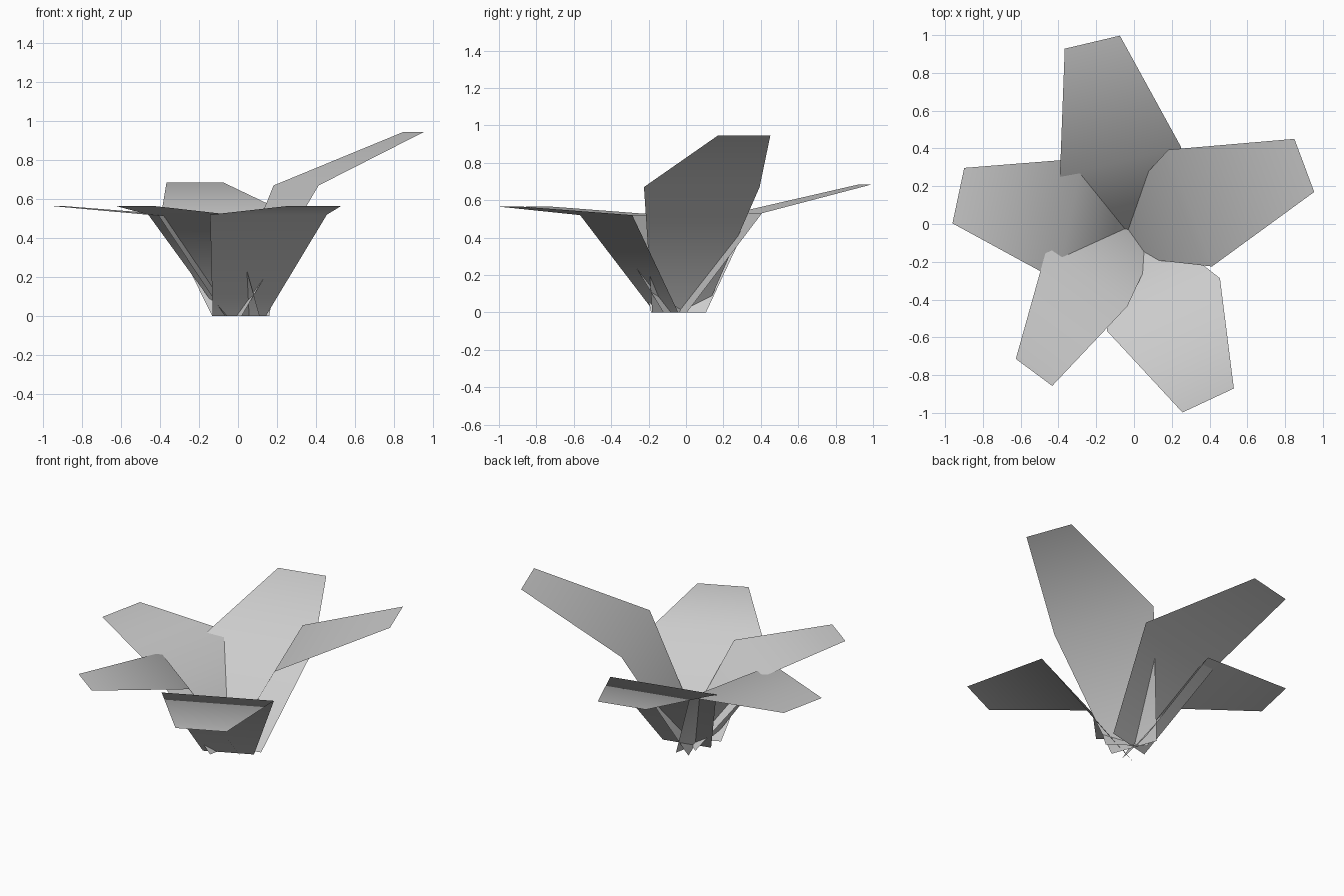
import bpy
from math import radians
from mathutils import Matrix, Vector

cube = bpy.data.objects.get("Cube")
if cube:
    bpy.data.objects.remove(cube)

# One plain grey for every petal
grey = bpy.data.materials.new("petal_grey")
grey.use_nodes = True
colour = (0.6, 0.6, 0.6, 1)
grey.diffuse_color = colour
grey.node_tree.nodes["Principled BSDF"].inputs["Base Color"].default_value = colour

BASE_HALF, FOLD_HALF, TIP_HALF = 0.15, 0.33, 0.15


def petal(name, foot, yaw, fold, tip, width=1.0, fold_shift=0.0):
    """Sheet petal: narrow foot, wide fold, narrow tip; fold and tip are (reach, height)."""
    place = Matrix.Translation((*foot, 0)) @ Matrix.Rotation(radians(yaw), 4, "Z")
    rows = [((0, 0), BASE_HALF, 0), (fold, FOLD_HALF, fold_shift), (tip, TIP_HALF, 0)]
    verts = []
    for (reach, height), half, shift in rows:
        for side in (-1, 1):
            verts.append(place @ Vector((reach, shift + side * half * width, height)))
    mesh = bpy.data.meshes.new(name)
    mesh.from_pydata(verts, [], [(0, 2, 3, 1), (2, 4, 5, 3)])
    mesh.materials.append(grey)
    mesh.shade_smooth()
    obj = bpy.data.objects.new(name, mesh)
    bpy.context.collection.objects.link(obj)


# Five petals crossing at the centre
petal("left_petal", (-0.035, -0.04), 20.5, (0.355, 0.67), (1.0, 0.945))
petal("back_petal", (0.014, -0.03), 103.3, (0.37, 0.53), (1.02, 0.685))
petal("right_petal", (-0.035, -0.04), 168, (0.31, 0.515), (0.915, 0.565))
petal("front_right_petal", (0.015, -0.05), -126.5, (0.34, 0.52), (0.915, 0.565),
      width=0.8, fold_shift=-0.075)
petal("front_left_petal", (0.006, -0.105), -65, (0.355, 0.52), (0.915, 0.565))
